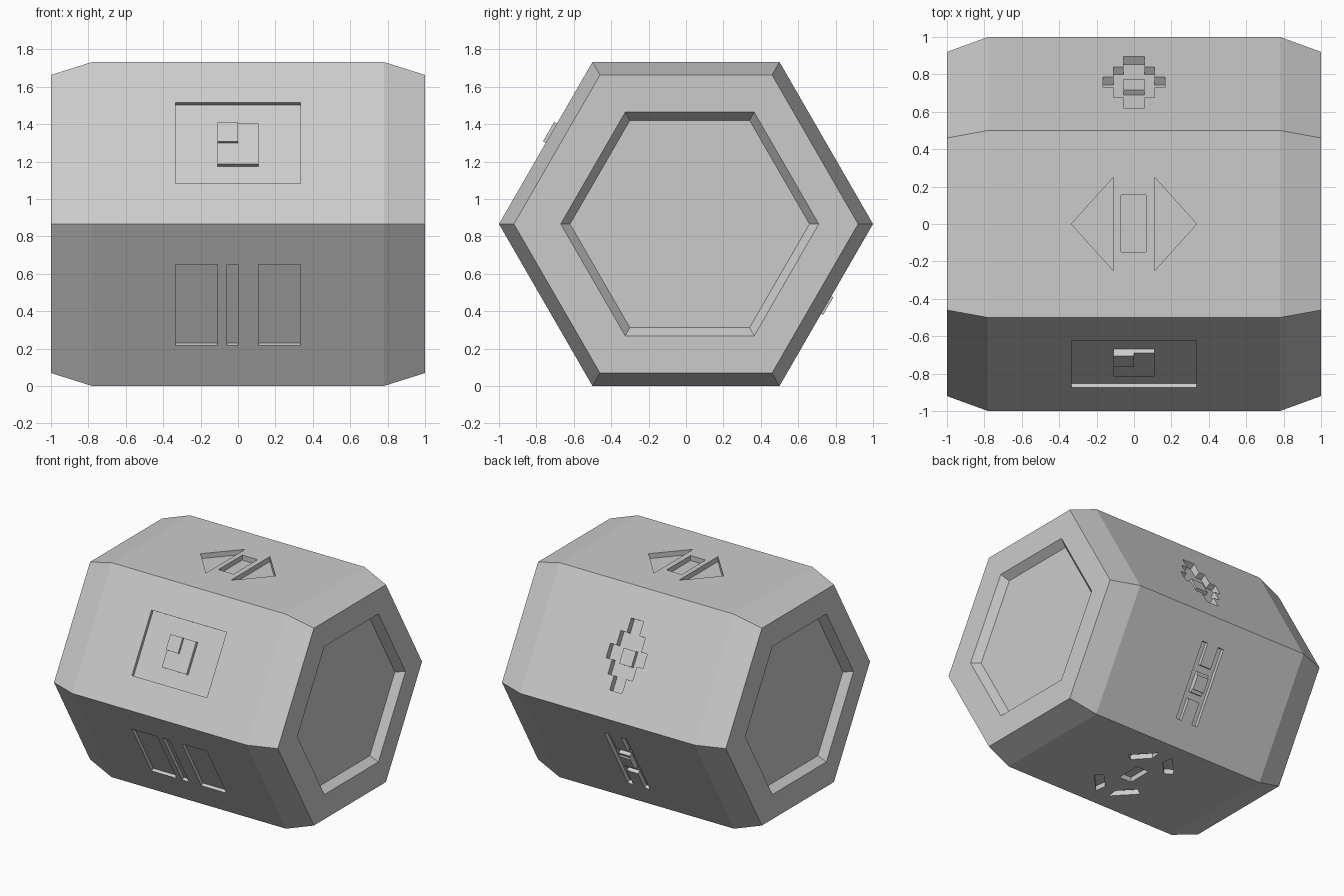
import bpy, bmesh
from math import radians, sin, cos, sqrt
from mathutils import Matrix, Vector

if "Cube" in bpy.data.objects:
    bpy.data.objects.remove(bpy.data.objects["Cube"])

H = sqrt(3) / 2  # apothem of the unit hexagon, also the axis height


def finish(name, bm):
    bmesh.ops.recalc_face_normals(bm, faces=bm.faces[:])
    me = bpy.data.meshes.new(name)
    bm.to_mesh(me)
    bm.free()
    ob = bpy.data.objects.new(name, me)
    bpy.context.collection.objects.link(ob)
    return ob


def side(angle):
    """Frame on a side face: u along x, v up the face, n outward."""
    return Matrix.Translation((0, 0, H)) @ Matrix.Rotation(radians(angle), 4, 'X') @ Matrix.Translation((0, 0, H))


def add_prism(bm, frame, poly, n0, n1):
    lo = [bm.verts.new(frame @ Vector((u, v, n0))) for u, v in poly]
    hi = [bm.verts.new(frame @ Vector((u, v, n1))) for u, v in poly]
    bm.faces.new(lo[::-1])
    bm.faces.new(hi)
    for i in range(len(poly)):
        j = (i + 1) % len(poly)
        bm.faces.new((lo[i], lo[j], hi[j], hi[i]))


def rect(u0, u1, v0, v1):
    return [(u0, v0), (u1, v0), (u1, v1), (u0, v1)]


def block(name, angle, poly, n0, n1):
    bm = bmesh.new()
    add_prism(bm, side(angle), poly, n0, n1)
    return finish(name, bm)


# Hexagonal body with chamfered ends and a shallow recess in each end: (x, radius, y offset)
half = [(0.94, 0.64, 0.02), (1, 0.69, 0.02), (1, 0.92, 0), (0.78, 1, 0)]
profile = [(-x, r, -o) for x, r, o in half] + half[::-1]
bm = bmesh.new()
rings = [[bm.verts.new((x, o + r * cos(radians(60 * k)), H + r * sin(radians(60 * k))))
          for k in range(6)] for x, r, o in profile]
for a, b in zip(rings, rings[1:]):
    for k in range(6):
        j = (k + 1) % 6
        bm.faces.new((a[k], a[j], b[j], b[k]))
bm.faces.new(rings[0])
bm.faces.new(rings[-1])
body = finish("body", bm)

# Engraved shapes: (side angle, depth, outlines)
tri = [(0.11, -0.25), (0.335, 0), (0.11, 0.25)]
corner = [(0.05, 0.27), (0.06, 0.36), (0.22, 0.19), (0.16, 0.15)]
steps = [(0.055, 0.275), (0.055, 0.165), (0.11, 0.165), (0.11, 0.055), (0.165, 0.055)]
quarter = [(u, v) for u, v in steps]
diamond = (quarter + [(u, -v) for u, v in quarter[::-1]]
           + [(-u, -v) for u, v in quarter] + [(-u, v) for u, v in quarter[::-1]])
diamond = [(u, v + 0.015) for u, v in diamond]
engravings = [
    (0, 0.04, [tri, [(-u, v) for u, v in tri], rect(-0.07, 0.065, -0.15, 0.155)]),
    (60, 0.025, [rect(-0.335, 0.335, -0.25, 0.25)]),
    (120, 0.025, [rect(-0.335, -0.11, -0.25, 0.25), rect(-0.06, 0, -0.25, 0.25),
                  rect(0.11, 0.335, -0.25, 0.25)]),
    (180, 0.04, [[(a * u, b * v) for u, v in corner] for a in (-1, 1) for b in (-1, 1)]
     + [rect(-0.055, 0.055, -0.1, 0.1)]),
    (240, 0.03, [rect(-0.1, -0.05, -0.3, 0.3), rect(0.05, 0.1, -0.3, 0.3),
                 rect(-0.07, 0.07, -0.13, -0.08), rect(-0.07, 0.07, 0.08, 0.13)]),
    (300, 0.048, [diamond]),
]
bm = bmesh.new()
for angle, depth, polys in engravings:
    for poly in polys:
        add_prism(bm, side(angle), poly, -depth, 0.1)
cutter = finish("engraving_cutter", bm)
cutter.hide_render = True
cutter.display_type = 'WIRE'
mod = body.modifiers.new("engraving", 'BOOLEAN')
mod.operation = 'DIFFERENCE'
mod.solver = 'EXACT'
mod.use_self = True
mod.object = cutter

# Raised blocks inside the engravings
block("square_emblem_block", 60, rect(-0.11, 0.11, -0.13, 0.12), -0.03, 0)
block("square_emblem_stud", 60, rect(-0.11, 0, 0, 0.12), -0.01, 0.017)
block("diamond_plug", 300, rect(-0.055, 0.055, -0.035, 0.085), -0.055, -0.02)
block("grid_stud", 240, rect(-0.05, 0.05, -0.055, 0.055), -0.01, 0.012)
